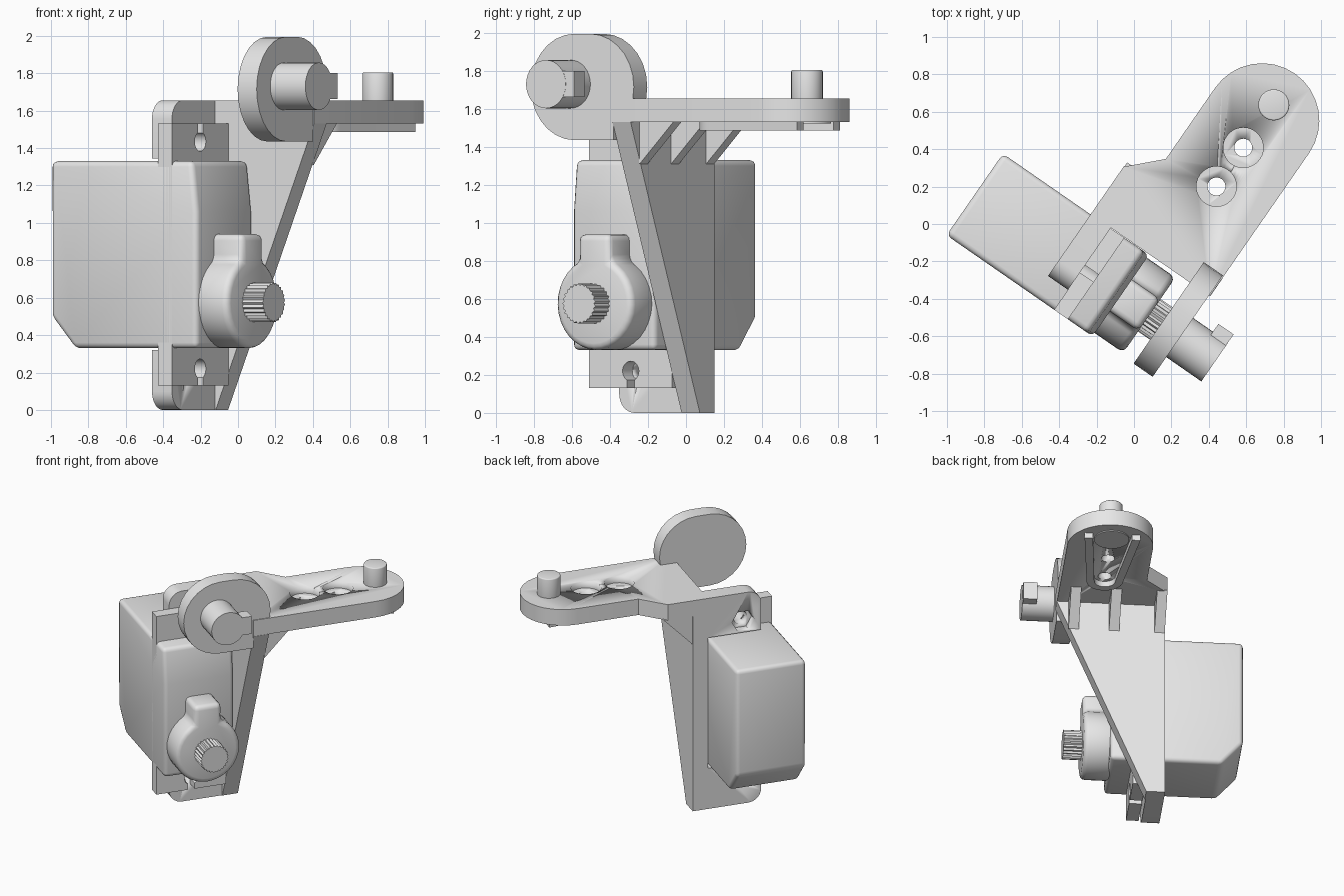
import bpy
import bmesh
from math import sin, cos, asin, degrees, radians
from mathutils import Matrix

cube = bpy.data.objects.get("Cube")
if cube:
    bpy.data.objects.remove(cube)

grey = bpy.data.materials.new("plain_grey")
grey.use_nodes = True
grey.diffuse_color = (0.8, 0.8, 0.8, 1)
grey.node_tree.nodes["Principled BSDF"].inputs["Base Color"].default_value = (0.8, 0.8, 0.8, 1)

# The whole assembly is turned about z: u runs along the motor shaft, v along the arm
TURN = Matrix.Rotation(radians(-34.7), 4, "Z")
AXES = {"u": lambda a, b, d: (d, a, b),
        "v": lambda a, b, d: (a, d, b),
        "z": lambda a, b, d: (a, b, d)}


def activate(ob):
    bpy.ops.object.select_all(action="DESELECT")
    ob.select_set(True)
    bpy.context.view_layer.objects.active = ob


def prism(name, axis, points, low, high, bevel=0, smooth=True):
    """Extrude a flat profile along one local axis."""
    bm = bmesh.new()
    place = AXES[axis]
    base = [bm.verts.new(place(a, b, low)) for a, b in points]
    face = bm.faces.new(base)
    grown = bmesh.ops.extrude_face_region(bm, geom=[face])["geom"]
    shift = place(0, 0, high - low)
    bmesh.ops.translate(bm, vec=shift, verts=[g for g in grown if isinstance(g, bmesh.types.BMVert)])
    bmesh.ops.recalc_face_normals(bm, faces=bm.faces)
    bm.transform(TURN)
    mesh = bpy.data.meshes.new(name)
    bm.to_mesh(mesh)
    bm.free()
    mesh.materials.append(grey)
    ob = bpy.data.objects.new(name, mesh)
    bpy.context.collection.objects.link(ob)
    activate(ob)
    if bevel:
        mod = ob.modifiers.new("rounding", "BEVEL")
        mod.width, mod.segments, mod.limit_method = bevel, 3, "ANGLE"
        bpy.ops.object.modifier_apply(modifier=mod.name)
    if smooth:
        bpy.ops.object.shade_smooth_by_angle(angle=radians(32))
    return ob


def arc(a, b, r, start, end, n=24):
    return [(a + r * cos(radians(start + (end - start) * i / n)),
             b + r * sin(radians(start + (end - start) * i / n))) for i in range(n + 1)]


def circle(a, b, r, n=32):
    return arc(a, b, r, 0, 360, n)[:-1]


def rect(a0, a1, b0, b1):
    return [(a0, b0), (a1, b0), (a1, b1), (a0, b1)]


def keyhole(a, b, r, half, tip):
    """Circle with a straight tail of the given half width up or down to tip."""
    s = 1 if tip > b else -1
    gap = degrees(asin(half / r))
    pts = arc(0, 0, r, 90 + gap, 450 - gap, 28) + [(half, abs(tip - b)), (-half, abs(tip - b))]
    return [(a + p, b + s * q) for p, q in pts]


def cut(target, cutters):
    for cutter in cutters:
        activate(target)
        mod = target.modifiers.new("cut", "BOOLEAN")
        mod.operation, mod.solver, mod.object = "DIFFERENCE", "EXACT", cutter
        bpy.ops.object.modifier_apply(modifier=mod.name)
        bpy.data.objects.remove(cutter)


MID = -0.354          # centre line of the motor
ARM = 0.248           # centre line of the arm
BACK, PLATE = -0.22, -0.09
SCREWS = ((1.435, 1.6), (0.22, 0.05))

# Motor body with a chamfered rear and a slightly sloping upper front
prism("motor_body", "v", [(-0.79, 0.5), (-0.64, 0.33), (0.16, 0.33), (0.16, 1.06),
                          (0.13, 1.33), (-0.79, 1.33)], -0.62, -0.09, bevel=0.03)

# Mounting flange with open screw slots
flange = prism("motor_flange", "u", rect(-0.62, -0.09, 0.13, 1.53), PLATE, 0, smooth=False)
cut(flange, [prism("slot_cutter", "u", keyhole(MID, z, 0.052, 0.024, tip), -0.2, 0.1)
             for z, tip in SCREWS])

# Gear housing and splined output shaft
prism("gear_housing", "u", keyhole(MID, 0.575, 0.245, 0.103, 0.94), 0.12, 0.345, bevel=0.035)
teeth = 25
spline = [(MID + r * cos(t), 0.575 + r * sin(t)) for t, r in
          [(radians(180 * i / teeth), 0.106 if i % 2 else 0.096) for i in range(2 * teeth)]]
prism("output_shaft", "u", spline, 0.3, 0.478, smooth=False)

# Bracket tabs above and below the motor, with nut pockets at the back
for name, z0, z1, zc, outer in (("upper_tab", 1.345, 1.655, 1.435, 1),
                                ("lower_tab", 0, 0.32, 0.22, -1)):
    edge = z1 if outer > 0 else z0
    other = z0 if outer > 0 else z1
    corner = [(a, edge - outer * 0.1 + outer * (b - 0.1))
              for a, b in arc(-0.39, 0.1, 0.1, 180, 90, 8)]
    tab = prism(name, "u", corner + [(-0.085, edge), (-0.085, other), (-0.49, other)],
                BACK, PLATE)
    cut(tab, [prism("bolt_cutter", "u", circle(MID, zc, 0.05, 20), -0.3, 0),
              prism("nut_cutter", "u", circle(MID, zc, 0.085, 6), -0.3, -0.16)])

# Tapered side web
prism("side_web", "v", [(BACK, 0), (-0.085, 0), (0.555, 1.53), (BACK, 1.53)], -0.087, 0.03,
      smooth=False)

# Arm deck with a rounded end and counterbored holes
deck = prism("arm_deck", "z", [(BACK, -0.087), (0.553, -0.087)]
             + arc(ARM, 0.845, 0.306, 0, 180, 16)
             + [(-0.058, 0.383), (BACK, 0.22)], 1.53, 1.655)
for v in (0.416, 0.668):
    cut(deck, [prism("hole_cutter", "z", circle(ARM, v, 0.048), 1.4, 1.8),
               prism("counterbore_cutter", "z", circle(ARM, v, 0.107), 1.605, 1.8)])

# Pin on the arm and its flush head underneath
prism("arm_pin", "z", circle(ARM + 0.004, 0.949, 0.083), 1.6, 1.805, bevel=0.008)
prism("arm_pin_head", "z", circle(ARM, 0.949, 0.125), 1.522, 1.54)

# Tapered guide rim under the arm
prism("arm_guide_rim", "z", [(ARM + 0.2, 1.02)] + arc(ARM, 0.416, 0.13, 0, -180, 16)
      + [(ARM - 0.2, 1.02), (ARM - 0.14, 1.02)] + arc(ARM, 0.416, 0.075, -180, 0, 16)
      + [(ARM + 0.14, 1.02)], 1.487, 1.535)

# Three corner ribs between web and deck
for i, u in enumerate((-0.18, 0.145, 0.435)):
    prism(f"corner_rib_{i + 1}", "u", [(0.025, 1.31), (0.03, 1.31), (0.25, 1.535), (0.025, 1.535)],
          u - 0.037, u + 0.037, smooth=False)

# Upright rounded plate with its keyed stub
prism("upright_plate", "u", arc(-0.335, 1.715, 0.28, 90, 270, 14)
      + [(-0.085, 1.435), (-0.085, 1.652)] + arc(-0.235, 1.715, 0.28, -13, 90, 8), 0.423, 0.547)
prism("stub", "u", circle(-0.36, 1.73, 0.127), 0.5, 0.775)
prism("stub_key", "u", rect(-0.36, -0.182, 1.662, 1.8), 0.675, 0.774, smooth=False)
